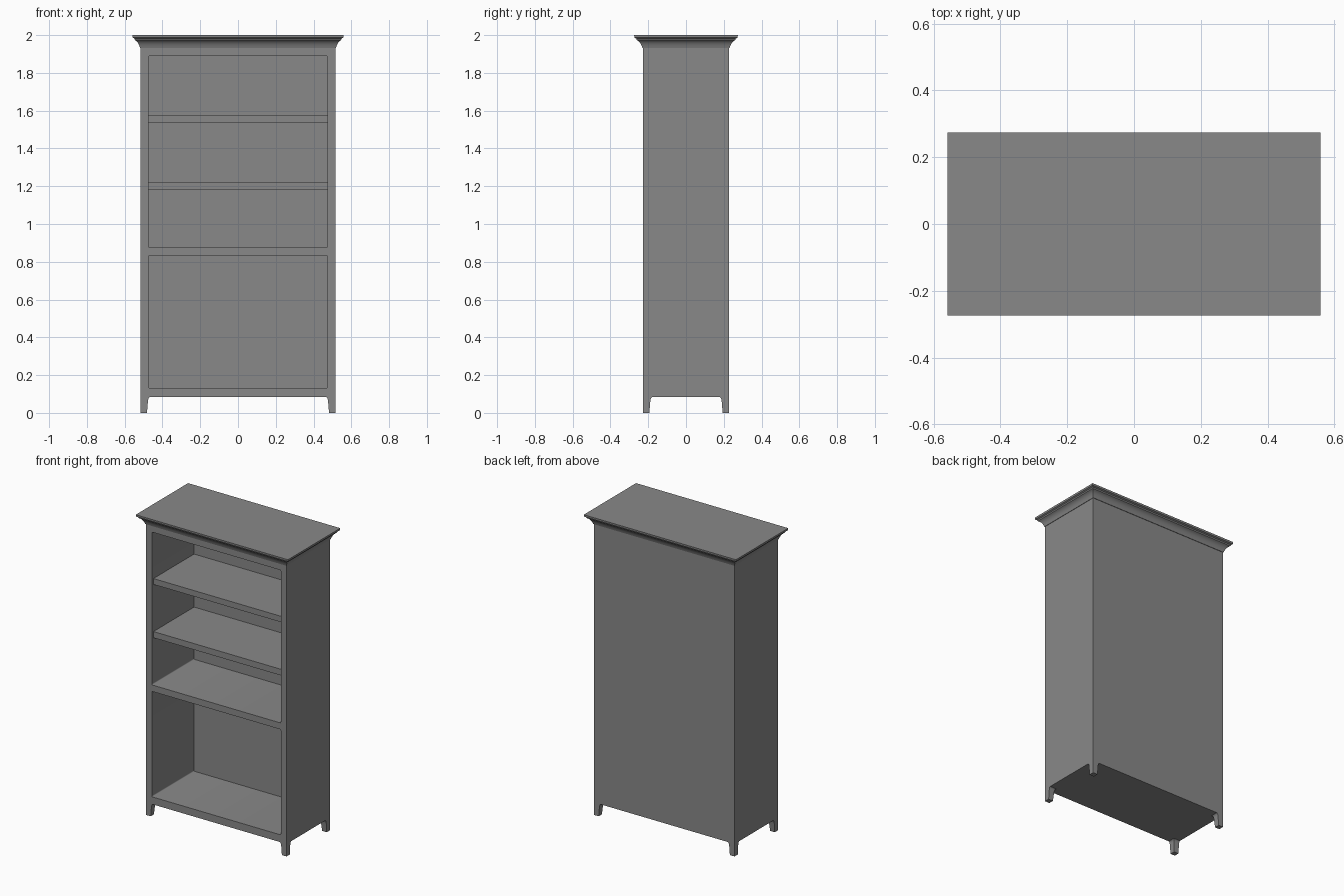
import bpy
import bmesh
import math

if "Cube" in bpy.data.objects:
    bpy.data.objects.remove(bpy.data.objects["Cube"], do_unlink=True)

GREY = (0.25, 0.25, 0.25, 1)
paint = bpy.data.materials.new("mid grey paint")
paint.use_nodes = True
paint.diffuse_color = GREY
paint.node_tree.nodes["Principled BSDF"].inputs["Base Color"].default_value = GREY

HALF_W, HALF_D = 0.516, 0.228   # cabinet half width and half depth
INNER_W = 0.474                 # half width of the openings
BACK = HALF_D - 0.012           # inner face of the back panel
FLOOR, CORNICE = 0.083, 1.932


def finish(name, bm):
    bmesh.ops.recalc_face_normals(bm, faces=bm.faces)
    mesh = bpy.data.meshes.new(name)
    bm.to_mesh(mesh)
    bm.free()
    obj = bpy.data.objects.new(name, mesh)
    mesh.materials.append(paint)
    bpy.context.collection.objects.link(obj)
    return obj


def box(name, x, y, z, round_corners=0):
    """Box between (min, max) pairs, optionally rounding edges that run along y."""
    bm = bmesh.new()
    bmesh.ops.create_cube(bm, size=1)
    for v in bm.verts:
        v.co = [lo + (hi - lo) * (c + 0.5) for c, (lo, hi) in zip(v.co, (x, y, z))]
    if round_corners:
        edges = [e for e in bm.edges
                 if abs(e.verts[0].co.y - e.verts[1].co.y) > 0.01]
        bmesh.ops.bevel(bm, geom=edges, offset=round_corners, segments=3,
                        profile=0.5, affect='EDGES')
    return finish(name, bm)


def loft(name, rings):
    """Stack of rectangles given as (x0, x1, y0, y1, z), capped at both ends."""
    bm = bmesh.new()
    loops = [[bm.verts.new((x, y, z)) for x, y in
              ((x0, y0), (x1, y0), (x1, y1), (x0, y1))]
             for x0, x1, y0, y1, z in rings]
    for low, high in zip(loops, loops[1:]):
        for i in range(4):
            j = (i + 1) % 4
            bm.faces.new((low[i], low[j], high[j], high[i]))
    bm.faces.new(loops[0][::-1])
    bm.faces.new(loops[-1])
    return finish(name, bm)


def smooth(obj):
    bpy.ops.object.select_all(action='DESELECT')
    obj.select_set(True)
    bpy.context.view_layer.objects.active = obj
    bpy.ops.object.shade_smooth_by_angle(angle=math.radians(35))


# Cabinet body with two openings cut from the front
cabinet = box("cabinet_body", (-HALF_W, HALF_W), (-HALF_D, HALF_D), (FLOOR, CORNICE))
for name, bottom, top in (("lower_opening", 0.132, 0.832), ("upper_opening", 0.875, 1.89)):
    cutter = box(name + "_cutter", (-INNER_W, INNER_W), (-HALF_D - 0.1, BACK),
                 (bottom, top), round_corners=0.006)
    cutter.hide_render = True
    cutter.hide_viewport = True
    cut = cabinet.modifiers.new(name, 'BOOLEAN')
    cut.operation = 'DIFFERENCE'
    cut.solver = 'EXACT'
    cut.object = cutter

# Apply the cuts, then drop the cutters
bpy.context.view_layer.update()
graph = bpy.context.evaluated_depsgraph_get()
cut_mesh = bpy.data.meshes.new_from_object(cabinet.evaluated_get(graph))
cabinet.modifiers.clear()
cabinet.data = cut_mesh
for obj in [o for o in bpy.data.objects if o.name.endswith("_cutter")]:
    bpy.data.objects.remove(obj, do_unlink=True)
smooth(cabinet)

# Two loose shelves, set slightly back from the front
for name, bottom, top in (("middle_shelf", 1.181, 1.222), ("upper_shelf", 1.535, 1.574)):
    box(name, (-INNER_W, INNER_W), (-HALF_D + 0.018, BACK), (bottom, top))

# Feet taper down and flare into the body at the top
FOOT = ((0, 0.034), (0.06, 0.039), (0.072, 0.041), (0.079, 0.044), (FLOOR, 0.049))
for side, sx in (("left", 1), ("right", -1)):
    for end, sy in (("front", -1), ("back", 1)):
        foot = loft(f"{end}_{side}_foot",
                    [(sx * (HALF_W - w), sx * HALF_W,
                      sy * (HALF_D - w), sy * HALF_D, z) for z, w in FOOT])
        smooth(foot)

# Moulded cornice: cove, small step and flat top board
CROWN = ((CORNICE, 0.003), (0.942 + 1, 0.006), (1.952, 0.010), (1.961, 0.015),
         (1.969, 0.022), (1.974, 0.030), (1.982, 0.033), (1.987, 0.042),
         (2.0, 0.043))
cornice = loft("cornice", [(-HALF_W - d, HALF_W + d, -HALF_D - d * 1.08,
                            HALF_D + d * 1.08, z) for z, d in CROWN])
smooth(cornice)
